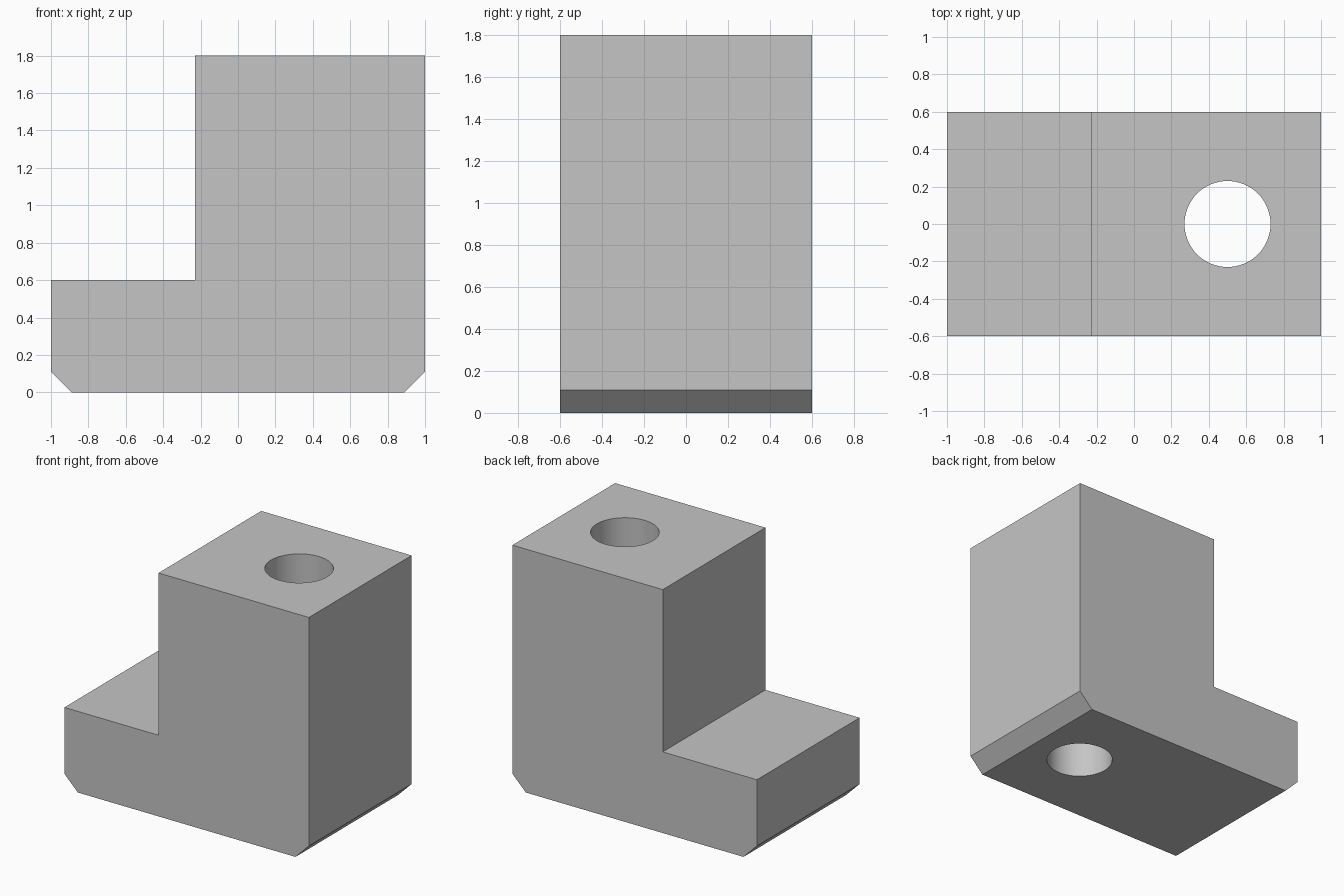
import bpy
import bmesh

default = bpy.data.objects.get("Cube")
if default:
    bpy.data.objects.remove(default, do_unlink=True)

HALF_LENGTH, HALF_DEPTH = 1.0, 0.6
STEP_X, STEP_Z, TOP_Z = -0.23, 0.6, 1.8
CHAMFER = 0.11
HOLE_X, HOLE_RADIUS = 0.5, 0.23

# Plain grey material
grey = bpy.data.materials.new("plain_grey")
grey.use_nodes = True
color = (0.56, 0.56, 0.56, 1)
grey.diffuse_color = color
grey.node_tree.nodes["Principled BSDF"].inputs["Base Color"].default_value = color

# Stepped block: L-shaped profile with chamfered bottom ends, extruded in depth
profile = [
    (-HALF_LENGTH + CHAMFER, 0), (HALF_LENGTH - CHAMFER, 0),
    (HALF_LENGTH, CHAMFER), (HALF_LENGTH, TOP_Z),
    (STEP_X, TOP_Z), (STEP_X, STEP_Z),
    (-HALF_LENGTH, STEP_Z), (-HALF_LENGTH, CHAMFER),
]
bm = bmesh.new()
face = bm.faces.new([bm.verts.new((x, -HALF_DEPTH, z)) for x, z in profile])
extruded = bmesh.ops.extrude_face_region(bm, geom=[face])["geom"]
bmesh.ops.translate(bm, vec=(0, 2 * HALF_DEPTH, 0),
                    verts=[v for v in extruded if isinstance(v, bmesh.types.BMVert)])
bmesh.ops.recalc_face_normals(bm, faces=bm.faces)
mesh = bpy.data.meshes.new("stepped_block")
bm.to_mesh(mesh)
bm.free()
mesh.materials.append(grey)
block = bpy.data.objects.new("stepped_block", mesh)
bpy.context.collection.objects.link(block)

# Vertical through hole
bpy.ops.mesh.primitive_cylinder_add(vertices=64, radius=HOLE_RADIUS, depth=2 * TOP_Z,
                                    location=(HOLE_X, 0, TOP_Z / 2))
cutter = bpy.context.object
cutter.name = "hole_cutter"
cutter.hide_render = True
cutter.data.materials.append(grey)

bpy.ops.object.select_all(action="DESELECT")
block.select_set(True)
bpy.context.view_layer.objects.active = block
hole = block.modifiers.new("through_hole", "BOOLEAN")
hole.operation = "DIFFERENCE"
hole.solver = "EXACT"
hole.object = cutter
bpy.ops.object.modifier_apply(modifier=hole.name)
bpy.data.objects.remove(cutter, do_unlink=True)

# Smooth hole wall, crisp block edges
bpy.ops.object.shade_smooth_by_angle(angle=0.5)
